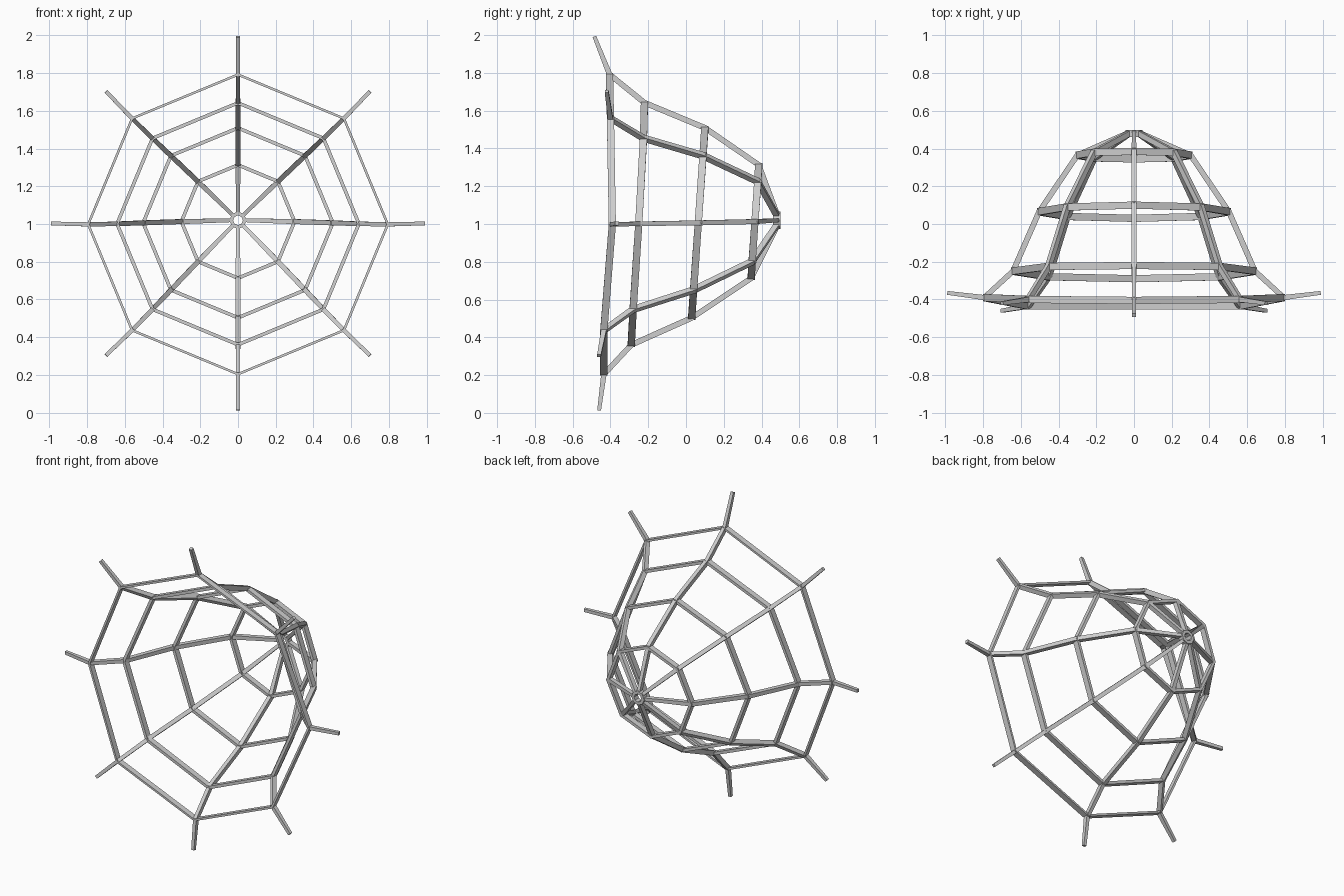
import bpy, bmesh
from math import sin, cos, pi
from mathutils import Vector

cube = bpy.data.objects.get("Cube")
if cube:
    bpy.data.objects.remove(cube, do_unlink=True)

grey = bpy.data.materials.new("light_grey")
grey.use_nodes = True
grey.diffuse_color = (0.62, 0.62, 0.62, 1)
grey.node_tree.nodes["Principled BSDF"].inputs["Base Color"].default_value = (0.62, 0.62, 0.62, 1)

SIDES = 8
# Each level: radius, centre height, depth at top / upper diagonal / side / lower diagonal / bottom
LEVELS = {
    "hub": (0.036, 1.02, [0.48] * 5),
    "inner_ring": (0.30, 1.013, [0.385, 0.38, 0.365, 0.35, 0.345]),
    "second_ring": (0.503, 1.006, [0.10, 0.09, 0.065, 0.04, 0.03]),
    "third_ring": (0.641, 1.001, [-0.22, -0.225, -0.25, -0.28, -0.29]),
    "outer_ring": (0.794, 0.998, [-0.405, -0.40, -0.39, -0.435, -0.435]),
    "tips": (0.99, 1.003, [-0.485, -0.42, -0.365, -0.46, -0.46]),
}


def radial(i):
    a = 2 * pi * i / SIDES
    return Vector((sin(a), 0, cos(a)))


def joint(level, i):
    r, z, depths = LEVELS[level]
    return radial(i) * r + Vector((0, depths[min(i, SIDES - i)], z))


def sweep(name, points, axes, closed):
    """Sweep a rectangular section; axes holds two half-width vectors per point."""
    bm = bmesh.new()
    loops = [[bm.verts.new(p + u * a + v * b)
              for u, v in ((1, 1), (-1, 1), (-1, -1), (1, -1))]
             for p, (a, b) in zip(points, axes)]
    n = len(loops)
    for k in range(n if closed else n - 1):
        p, q = loops[k], loops[(k + 1) % n]
        for j in range(4):
            m = (j + 1) % 4
            bm.faces.new((p[j], p[m], q[m], q[j]))
    if not closed:
        bm.faces.new(loops[0])
        bm.faces.new(loops[-1])
    bmesh.ops.recalc_face_normals(bm, faces=bm.faces)
    mesh = bpy.data.meshes.new(name)
    bm.to_mesh(mesh)
    bm.free()
    mesh.materials.append(grey)
    obj = bpy.data.objects.new(name, mesh)
    bpy.context.collection.objects.link(obj)


# Ring bands, including the small open hub
for name in list(LEVELS)[:-1]:
    pts = [joint(name, i) for i in range(SIDES)]
    thick = 0.007 if name == "outer_ring" else 0.010
    axes = [(radial(i) * thick, Vector((0, 0.019, 0))) for i in range(SIDES)]
    sweep(name if name == "hub" else name + "_band", pts, axes, True)

# Bent spokes running from the hub out past the outer ring, slimmer at the tips
SPOKE_WIDTHS = [0.010, 0.013, 0.013, 0.012, 0.011, 0.010]
for i in range(SIDES):
    pts = [joint(level, i) for level in LEVELS]
    side = radial(i).cross(Vector((0, 1, 0)))
    axes = []
    for k, (p, width) in enumerate(zip(pts, SPOKE_WIDTHS)):
        along = (pts[min(k + 1, len(pts) - 1)] - pts[max(k - 1, 0)]).normalized()
        normal = side.cross(along).normalized()
        axes.append((side * width, normal * (0.010 if k == len(pts) - 1 else 0.015)))
    sweep(f"spoke_{i + 1}", pts, axes, False)
